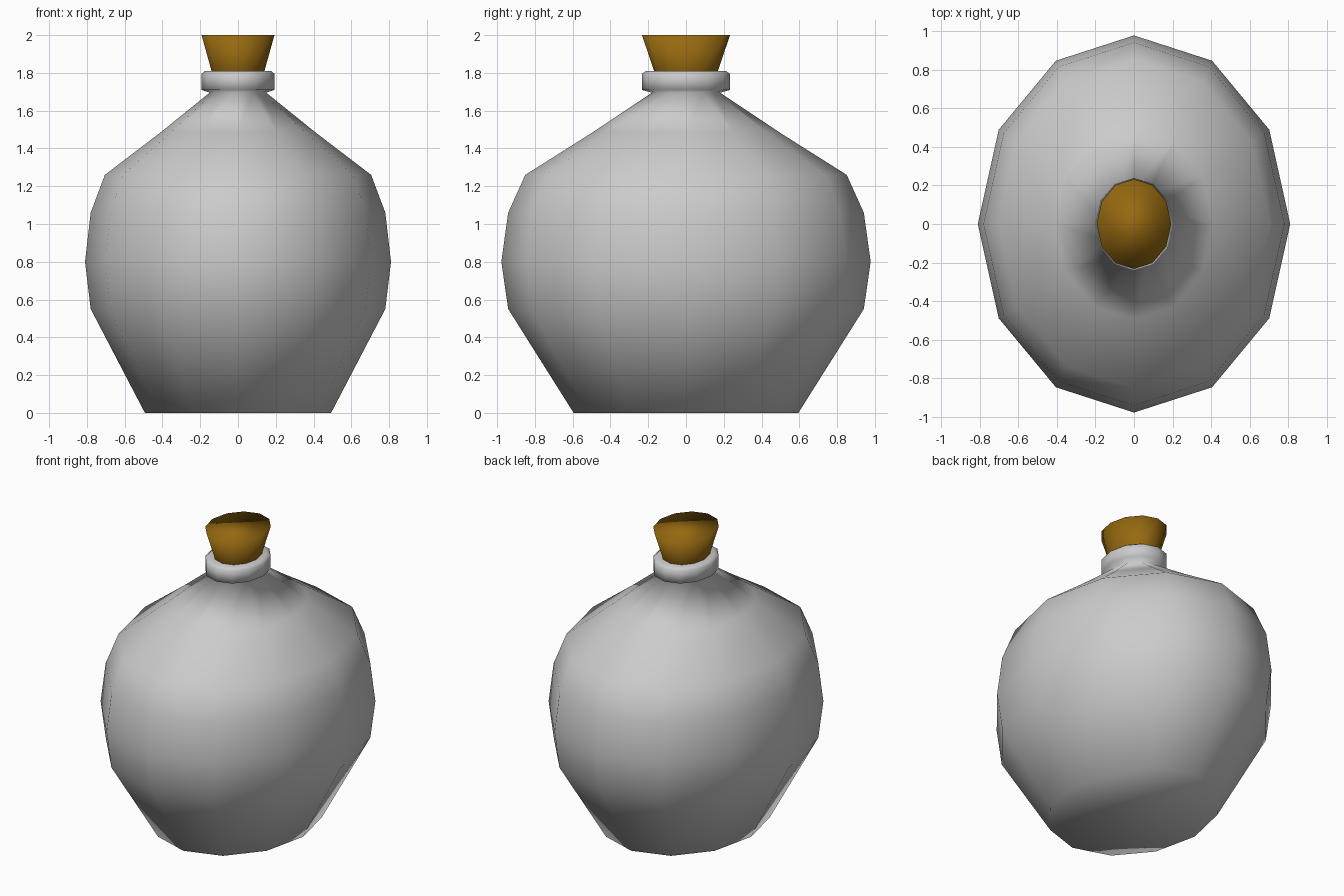
import bpy, bmesh
from math import cos, sin, tau

if "Cube" in bpy.data.objects:
    bpy.data.objects.remove(bpy.data.objects["Cube"])

SIDES = 12
ASPECT = 1.207  # the bottle is deeper (y) than wide (x)


def lathe(name, profile, color=None):
    """Oval 12-sided solid from (x radius, height) points, capped at both ends."""
    bm = bmesh.new()
    rings = []
    for r, z in profile:
        rings.append([bm.verts.new((r * cos(tau * i / SIDES),
                                    r * ASPECT * sin(tau * i / SIDES), z))
                      for i in range(SIDES)])
    for a, b in zip(rings, rings[1:]):
        for i in range(SIDES):
            j = (i + 1) % SIDES
            bm.faces.new((a[i], a[j], b[j], b[i]))
    bm.faces.new(rings[0][::-1])
    bm.faces.new(rings[-1])
    for f in bm.faces:
        f.smooth = True
    mesh = bpy.data.meshes.new(name)
    bm.to_mesh(mesh)
    bm.free()
    obj = bpy.data.objects.new(name, mesh)
    bpy.context.collection.objects.link(obj)
    if color:
        mat = bpy.data.materials.new(name)
        mat.diffuse_color = color
        mat.use_nodes = True
        mat.node_tree.nodes["Principled BSDF"].inputs["Base Color"].default_value = mat.diffuse_color
        mesh.materials.append(mat)
    return obj


# Rounded flask body with sloping shoulder, neck and rolled lip
lathe("bottle", [
    (0.493, 0.0), (0.78, 0.55), (0.81, 0.80), (0.78, 1.06), (0.705, 1.26),
    (0.41, 1.485), (0.15, 1.695), (0.193, 1.71), (0.193, 1.795),
    (0.175, 1.81), (0.13, 1.81)])

# Tapered cork stopper, seated slightly inside the lip
lathe("cork", [(0.128, 1.77), (0.14, 1.81), (0.193, 2.0)],
      (0.30, 0.14, 0.005, 1))
